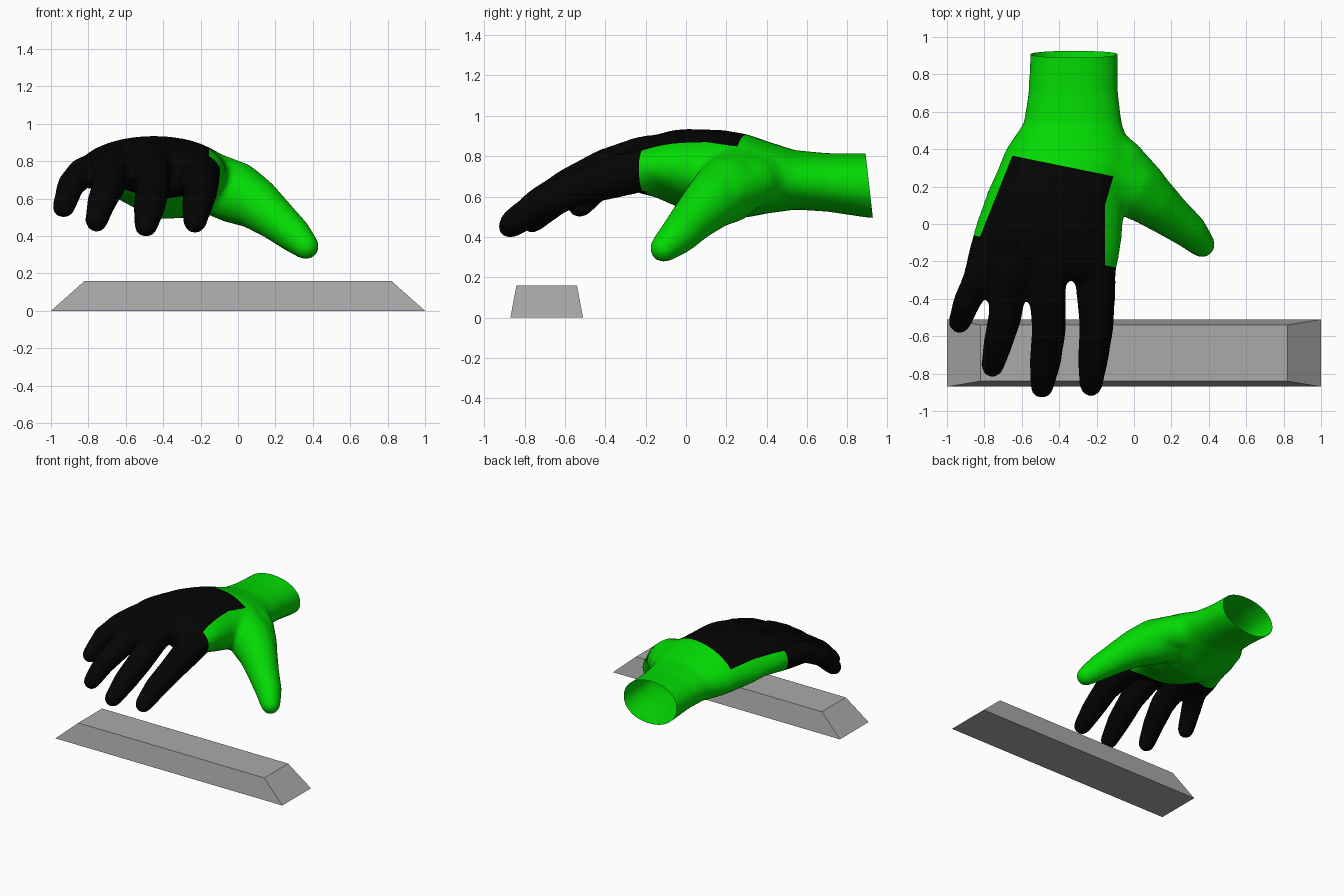
import bpy, bmesh, math
from mathutils import Vector

if "Cube" in bpy.data.objects:
    bpy.data.objects.remove(bpy.data.objects["Cube"])


def material(name, rgb):
    m = bpy.data.materials.new(name)
    m.diffuse_color = (*rgb, 1)
    m.use_nodes = True
    m.node_tree.nodes["Principled BSDF"].inputs["Base Color"].default_value = m.diffuse_color
    return m


green = material("bright_green", (0.0008, 0.70, 0.0008))
black = material("soft_black", (0.0012, 0.0012, 0.0012))
grey = material("mid_grey", (0.40, 0.40, 0.40))


def loft(bm, rings):
    """Skin a list of equal point rings and cap both ends."""
    loops = [[bm.verts.new(p) for p in ring] for ring in rings]
    n = len(loops[0])
    faces = [bm.faces.new((a[i], a[(i + 1) % n], b[(i + 1) % n], b[i]))
             for a, b in zip(loops, loops[1:]) for i in range(n)]
    faces += [bm.faces.new(loops[0]), bm.faces.new(loops[-1])]
    bmesh.ops.recalc_face_normals(bm, faces=faces)


def tube(bm, path, sides=16):
    """Round limb through (x, y, z, radius) points with a rounded tip."""
    pts = [Vector(p[:3]) for p in path]
    rad = [p[3] for p in path]
    end = (pts[-1] - pts[-2]).normalized()
    tip, r = pts[-1], rad[-1]
    for a in (35, 65, 82):
        pts.append(tip + end * r * math.sin(math.radians(a)))
        rad.append(r * math.cos(math.radians(a)))
    rings = []
    for i, (p, r) in enumerate(zip(pts, rad)):
        d = (pts[min(i + 1, len(pts) - 1)] - pts[max(i - 1, 0)]).normalized()
        u = d.cross(Vector((0, 0, 1))).normalized()
        v = u.cross(d)
        rings.append([p + r * (math.cos(t) * u + math.sin(t) * v)
                      for t in (2 * math.pi * k / sides for k in range(sides))])
    loft(bm, rings)


def oval(y, x0, x1, z0, z1, sides=32, power=0.96):
    """Oval section, with the outer underside raised in the palm."""
    def f(c):
        return math.copysign(abs(c) ** power, c)
    lift = 0.16 * max(0, min(1, (0.5 - y) / 0.4))
    ring = []
    for k in range(sides):
        c, s = math.cos(2 * math.pi * k / sides), math.sin(2 * math.pi * k / sides)
        ring.append(((x0 + x1) / 2 + (x1 - x0) / 2 * f(c), y,
                     (z0 + z1) / 2 + (z1 - z0) / 2 * f(s)
                     + lift * max(0, -c) * max(0, -s)))
    return ring


# Palm and wrist: y, left, right, bottom, top
palm = [(1.00, -.555, -.085, .49, .815), (.90, -.555, -.085, .495, .815),
        (.70, -.565, -.085, .525, .815), (.54, -.59, -.065, .535, .83),
        (.40, -.685, -.02, .515, .875), (.30, -.725, -.01, .495, .91),
        (.18, -.78, -.04, .49, .93), (0, -.845, -.06, .53, .935),
        (-.07, -.865, -.065, .56, .928), (-.15, -.82, -.075, .595, .905),
        (-.25, -.62, -.095, .62, .86), (-.30, -.50, -.12, .65, .82)]

# Digits: x, y, z, radius
little_finger = [(-.70, .08, .75, .10), (-.785, -.14, .745, .095),
                 (-.835, -.30, .735, .082), (-.895, -.42, .67, .074),
                 (-.932, -.525, .555, .062)]
ring_finger = [(-.63, -.02, .80, .10), (-.665, -.26, .765, .10),
               (-.69, -.50, .67, .09), (-.73, -.65, .58, .078),
               (-.757, -.76, .48, .062)]
middle_finger = [(-.45, -.05, .83, .09), (-.46, -.22, .80, .10),
                 (-.46, -.40, .74, .097), (-.455, -.57, .655, .092),
                 (-.475, -.74, .55, .085), (-.492, -.87, .455, .064)]
index_finger = [(-.22, .10, .755, .09), (-.205, -.12, .75, .105),
                (-.205, -.33, .705, .108), (-.20, -.55, .64, .092),
                (-.22, -.73, .555, .082), (-.23, -.86, .475, .064)]
thumb = [(-.16, .28, .69, .165), (-.01, .20, .63, .168), (.10, .12, .57, .14),
         (.20, .038, .49, .115), (.30, -.04, .405, .096), (.362, -.108, .345, .074)]
thumb_web = [(-.22, .44, .69, .14), (-.06, .33, .67, .125),
             (.06, .21, .62, .115), (.17, .10, .53, .09)]

bm = bmesh.new()
loft(bm, [oval(*s) for s in palm])
for digit in (little_finger, ring_finger, middle_finger, index_finger,
              thumb, thumb_web):
    tube(bm, digit)
base = bpy.data.meshes.new("hand_base")
bm.to_mesh(base)
bm.free()
hand = bpy.data.objects.new("gloved_hand", base)
bpy.context.collection.objects.link(hand)

# Fuse the parts into one smooth skin
fuse = hand.modifiers.new("fuse", 'REMESH')
fuse.mode = 'VOXEL'
fuse.voxel_size = 0.017
soften = hand.modifiers.new("soften", 'SMOOTH')
soften.factor = 0.5
soften.iterations = 9
bpy.context.view_layer.update()
evaluated = hand.evaluated_get(bpy.context.evaluated_depsgraph_get())
skin = bpy.data.meshes.new_from_object(evaluated)
hand.modifiers.clear()
hand.data = skin
skin.materials.clear()
skin.materials.append(green)
skin.materials.append(black)

bm = bmesh.new()
bm.from_mesh(skin)


def cut(co, no, clear=False):
    bmesh.ops.bisect_plane(bm, geom=bm.verts[:] + bm.edges[:] + bm.faces[:],
                           plane_co=co, plane_no=no, clear_outer=clear)


# Open wrist end
cut((0, .89, .81), (0, 1, .113), True)


# Colour borders as a point and a direction away from the black area
def border(a, b):
    co = Vector((*a, 0))
    no = Vector((b[1] - a[1], a[0] - b[0], 0)).normalized()
    inside = Vector((-.45, .05, 0)) - co
    return (co, no) if inside.dot(no) < 0 else (co, -no)


front = border((-.86, -.06), (-.09, -.235))
outer = border((-.82, -.06), (-.65, .365))
rear = border((-.65, .365), (-.11, .255))
corner = border((-.11, .255), (-.155, .10))
inner = border((-.155, .10), (-.155, -.3))
for co, no in (front, outer, rear, corner, inner):
    cut(co, no)


def within(c, edge):
    return (c - edge[0]).dot(edge[1]) < 0


# Black fingers and black back of hand, green elsewhere
for f in bm.faces:
    c = f.calc_center_median()
    on_fingers = not within(c, front) and c.x < .02
    on_back = (f.normal.z > 0 and c.z > .68 and within(c, outer)
               and within(c, rear) and (within(c, corner) or within(c, inner)))
    f.material_index = 1 if on_fingers or on_back else 0
    f.smooth = True
bm.to_mesh(skin)
bm.free()

# Tapered bar in front of the hand
bm = bmesh.new()
loft(bm, [[(-x, y0, z), (x, y0, z), (x, y1, z), (-x, y1, z)]
          for x, y0, y1, z in ((1, -.87, -.51, 0), (.82, -.84, -.54, .16))])
bar_mesh = bpy.data.meshes.new("tapered_bar")
bm.to_mesh(bar_mesh)
bm.free()
bar_mesh.materials.append(grey)
bpy.context.collection.objects.link(bpy.data.objects.new("tapered_bar", bar_mesh))
